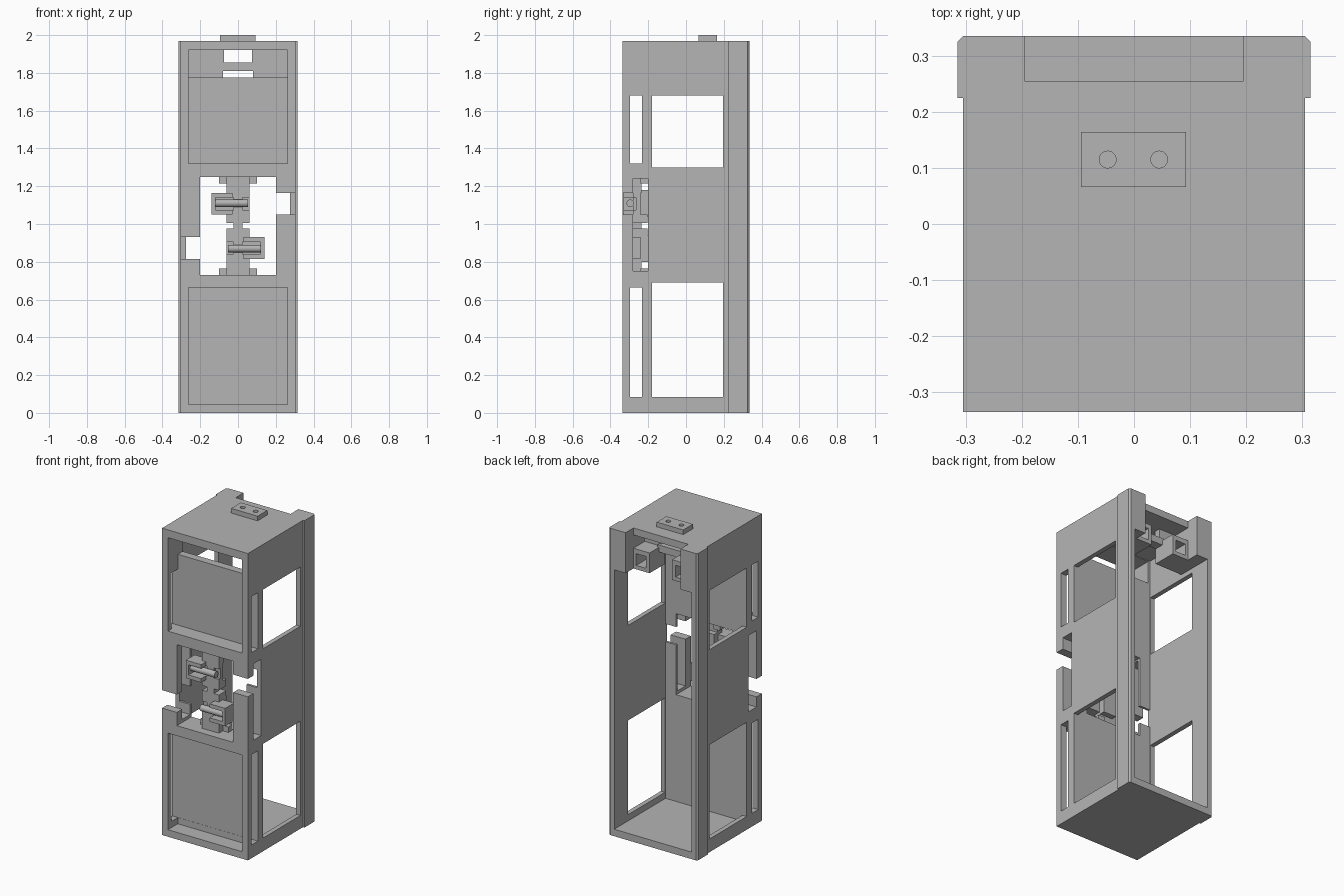
import bpy, bmesh
from mathutils import Matrix

cube = bpy.data.objects.get("Cube")
if cube:
    bpy.data.objects.remove(cube, do_unlink=True)

grey = bpy.data.materials.new("plain grey")
grey.use_nodes = True
colour = (0.46, 0.46, 0.46, 1)
grey.diffuse_color = colour
grey.node_tree.nodes["Principled BSDF"].inputs["Base Color"].default_value = colour


def finish(name, bm):
    mesh = bpy.data.meshes.new(name)
    bm.to_mesh(mesh)
    bm.free()
    mesh.materials.append(grey)
    ob = bpy.data.objects.new(name, mesh)
    bpy.context.collection.objects.link(ob)
    return ob


def box(name, x, y, z):
    """Box from (low, high) pairs on each axis."""
    bm = bmesh.new()
    spans = (x, y, z)
    mat = Matrix.Translation([(a + b) / 2 for a, b in spans]) @ Matrix.Diagonal(
        [b - a for a, b in spans] + [1])
    bmesh.ops.create_cube(bm, size=1, matrix=mat)
    return finish(name, bm)


def rod(name, centre, radius, length, axis):
    bm = bmesh.new()
    turn = Matrix.Rotation(1.5707963, 4, "Y") if axis == "X" else Matrix()
    bmesh.ops.create_cone(bm, cap_ends=True, segments=24, radius1=radius,
                          radius2=radius, depth=length,
                          matrix=Matrix.Translation(centre) @ turn)
    return finish(name, bm)


def cut(target, *cutters):
    """Carve each cutter out of the target and discard the cutter."""
    for c in cutters:
        c.hide_render = True
        mod = target.modifiers.new("cut", "BOOLEAN")
        mod.operation, mod.solver, mod.object = "DIFFERENCE", "EXACT", c
        graph = bpy.context.evaluated_depsgraph_get()
        mesh = bpy.data.meshes.new_from_object(target.evaluated_get(graph))
        target.modifiers.clear()
        target.data = mesh
        bpy.data.objects.remove(c, do_unlink=True)


def mirror_x(span, s):
    return tuple(sorted((span[0] * s, span[1] * s)))


MID = 0.99            # height of the half-turn centre of the latch


def turned(z, s):
    """Keep a height span, or flip it about the latch centre."""
    return z if s > 0 else (2 * MID - z[1], 2 * MID - z[0])


W, D, H = 0.305, 0.335, 1.97
FULL = (-1, 1)

# Cabinet shell: hollow, open at the back, panels recessed in the front
shell = box("cabinet_shell", (-W, W), (-D, D), (0, H))
cut(shell,
    box("inside", (-0.275, 0.275), (-0.185, 1), (0.045, 1.925)),
    box("lower_recess", (-0.263, 0.263), (-1, -0.235), (0.045, 0.665)),
    box("upper_recess", (-0.263, 0.263), (-1, -0.235), (1.32, 1.92)),
    box("upper_gap", (-0.263, 0.263), (-0.3, 0), (1.775, 1.92)),
    box("latch_hole", (-0.2, 0.2), (-1, 0), (0.73, 1.25)),
    box("lid_notch", (-0.195, 0.195), (0.255, 1), (1.7, 3)))

# Side openings: large windows, narrow slots and the latch slit
for y, z in (((-0.18, 0.197), (0.085, 0.69)), ((-0.18, 0.197), (1.3, 1.68)),
             ((-0.297, -0.234), (0.085, 0.665)), ((-0.297, -0.234), (1.32, 1.68))):
    cut(shell, box("window", FULL, y, z))
for s in (1, -1):
    zn = turned((1.05, 1.165), s)
    cut(shell,
        box("slit", mirror_x((0.15, 1), s), (-0.28, -0.2), (0.75, 1.24)),
        box("notch", mirror_x((0.15, 1), s), (-1, -0.2), zn),
        box("notch_back", mirror_x((0.15, 0.275), s), (-0.25, 0), zn))

for s, side in ((1, "left"), (-1, "right")):
    # Back corner posts with a small outer chamfer
    bm = bmesh.new()
    plan = [(0.28, 0.225), (0.315, 0.225), (0.315, 0.325), (0.305, D), (0.28, D)]
    face = bm.faces.new([bm.verts.new((x * s, y, 0)) for x, y in plan])
    ext = bmesh.ops.extrude_face_region(bm, geom=[face])
    bmesh.ops.translate(bm, vec=(0, 0, H),
                        verts=[v for v in ext["geom"] if isinstance(v, bmesh.types.BMVert)])
    bmesh.ops.recalc_face_normals(bm, faces=bm.faces)
    finish(side + "_back_post", bm)

    # Corner blocks and square sockets under the lid
    box(side + "_corner_block", mirror_x((0.195, 0.3), s), (0.1, D), (1.71, H))
    socket = box(side + "_socket", mirror_x((0.08, 0.2), s), (0.1, 0.255), (1.71, 1.84))
    cut(socket, box("bore", mirror_x((0.105, 0.175), s), (0.13, 1), (1.735, 1.81)))
    box(side + "_socket_hanger", mirror_x((0.075, 0.2), s), (0.1, 0.14), (1.83, 1.94))

box("socket_bridge", (-0.09, 0.09), (0.1, 0.16), (1.81, 1.855))

# Top connector with two round holes
plug = box("top_connector", (-0.095, 0.093), (0.066, 0.164), (H - 0.005, 2))
for x in (-0.047, 0.045):
    cut(plug, rod("pin_hole", (x, 0.115, 2), 0.015, 0.04, "Z"))

# Latch: central column and two half-turned hinge brackets with pins
box("latch_column", (-0.025, 0.025), (-0.28, -0.235), (0.72, 1.26))
for s, side in ((1, "upper"), (-1, "lower")):
    box(side + "_column_block", (-0.06, 0.06), (-0.28, -0.205), turned((1.005, 1.05), s))
    box(side + "_column_end", (-0.06, 0.06), (-0.28, -0.235), turned((1.165, 1.26), s))
    box(side + "_column_spine", mirror_x((-0.06, 0.03), s), (-0.25, -0.2),
        turned((1.04, 1.18), s))
    bracket = box(side + "_hinge_bracket", mirror_x((-0.14, 0.06), s), (-0.33, -0.24),
                  turned((1.05, 1.165), s))
    cut(bracket, box("hinge_gap", mirror_x((-0.12, 1), s), (-1, -0.265),
                     turned((1.075, 1.14), s)))
    cut(bracket, box("hinge_relief", mirror_x((-0.03, 1), s), (-1, -0.28),
                     turned((1, 1.2), s)))
    z = turned((1.09, 1.13), s)
    rod(side + "_hinge_pin", (-0.035 * s, -0.295, sum(z) / 2), 0.02, 0.175, "X")
    for t in (1, -1):
        box(side + "_latch_tab", mirror_x((0.055, 0.1), t), (-0.24, -0.2),
            turned((1.215, 1.255), s))
